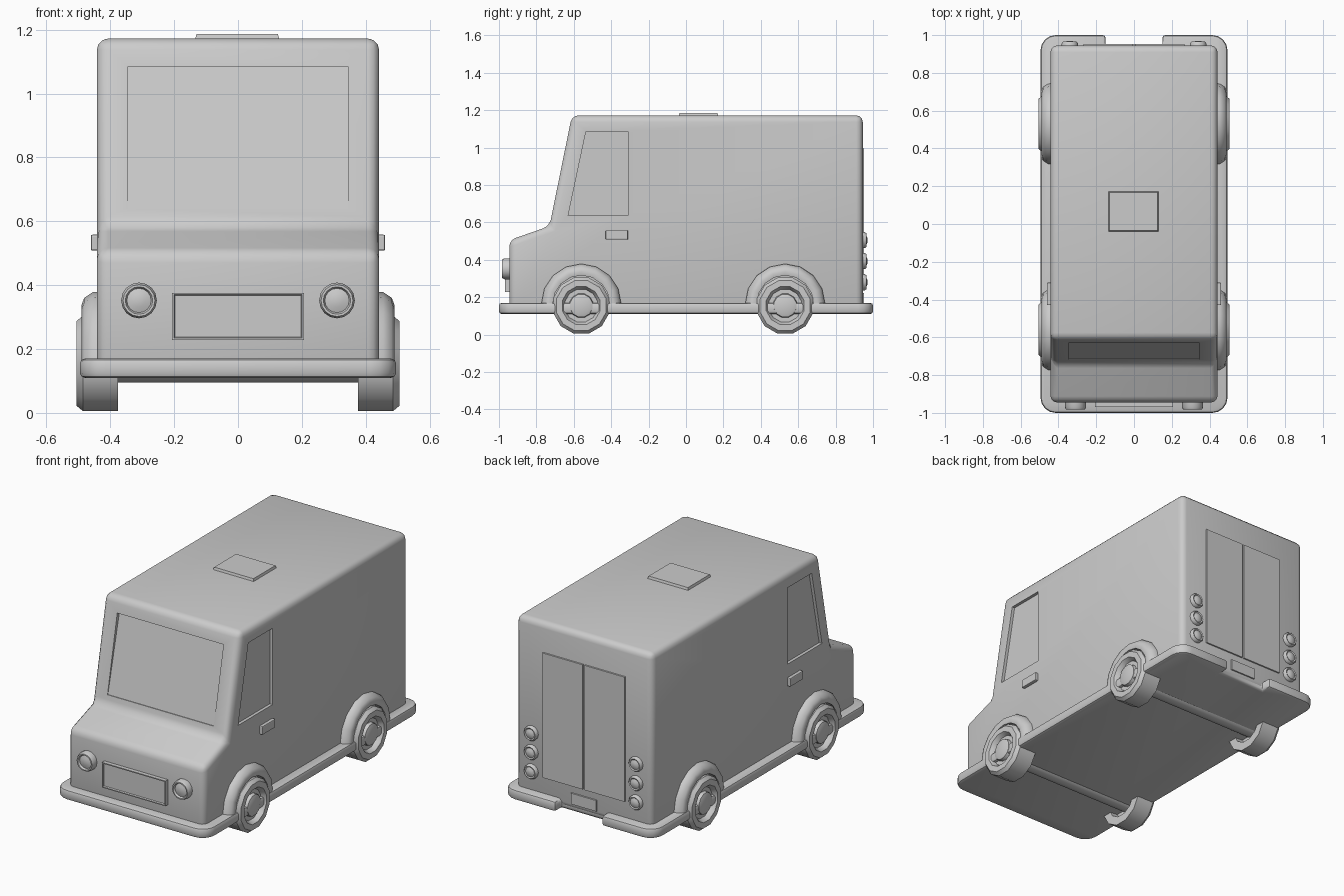
import bpy, bmesh
from math import sin, cos, pi, radians
from mathutils import Vector

if "Cube" in bpy.data.objects:
    bpy.data.objects.remove(bpy.data.objects["Cube"])


def finish(name, bm, bevel=0.0, segs=2, smooth=35):
    bmesh.ops.recalc_face_normals(bm, faces=bm.faces)
    me = bpy.data.meshes.new(name)
    bm.to_mesh(me)
    bm.free()
    ob = bpy.data.objects.new(name, me)
    bpy.context.collection.objects.link(ob)
    bpy.ops.object.select_all(action='DESELECT')
    ob.select_set(True)
    bpy.context.view_layer.objects.active = ob
    if bevel:
        m = ob.modifiers.new("bevel", 'BEVEL')
        m.width, m.segments, m.limit_method = bevel, segs, 'ANGLE'
        m.angle_limit = radians(25)
        bpy.ops.object.modifier_apply(modifier=m.name)
    if smooth:
        bpy.ops.object.shade_smooth_by_angle(angle=radians(smooth))
    return ob


def prism(name, pts, lo, hi, axis='X', **kw):
    """Extrude a 2D outline: (y, z) along X or (x, y) along Z."""
    bm = bmesh.new()
    put = (lambda p: (lo, p[0], p[1])) if axis == 'X' else (lambda p: (p[0], p[1], lo))
    face = bm.faces.new([bm.verts.new(put(p)) for p in pts])
    ext = bmesh.ops.extrude_face_region(bm, geom=[face])["geom"]
    move = Vector((hi - lo, 0, 0)) if axis == 'X' else Vector((0, 0, hi - lo))
    bmesh.ops.translate(bm, vec=move, verts=[v for v in ext if isinstance(v, bmesh.types.BMVert)])
    return finish(name, bm, **kw)


def panel(name, lo, hi, normal=None, rim=0.0, depth=0.0, taper=0.0, bevel=0.0):
    """Box whose outer face can be tapered and carry a sunken centre."""
    bm = bmesh.new()
    bmesh.ops.create_cube(bm, size=1)
    lo, hi = Vector(lo), Vector(hi)
    for v in bm.verts:
        v.co = Vector([(lo[i] + hi[i]) / 2 + v.co[i] * (hi[i] - lo[i]) for i in range(3)])
    if normal:
        n = Vector(normal)
        bm.normal_update()
        f = max(bm.faces, key=lambda f: f.normal.dot(n))
        c = f.calc_center_median()
        for v in f.verts:
            d = v.co - c
            v.co -= Vector([taper if x > 1e-5 else -taper if x < -1e-5 else 0 for x in d])
        if rim:
            bmesh.ops.inset_region(bm, faces=[f], thickness=rim, use_even_offset=True)
            bmesh.ops.inset_region(bm, faces=[f], thickness=0.003, depth=-depth, use_even_offset=True)
    return finish(name, bm, bevel=bevel, smooth=0)


def lathe(name, profile, axis, centre, side=1, n=12, start=0.0, sweep=2 * pi, closed=False, smooth=35):
    """Revolve (distance along axis, radius) pairs about X or Y."""
    bm = bmesh.new()
    full = sweep > 6.28
    rings = []
    for i in range(n if full else n + 1):
        t = start + sweep * i / n
        ring = []
        for a, r in profile:
            u, w = r * cos(t), centre[1] + r * sin(t)
            co = (side * a, centre[0] + u, w) if axis == 'X' else (centre[0] + u, a, w)
            ring.append(bm.verts.new(co))
        rings.append(ring)
    k = len(profile)
    for i in range(n):
        p, q = rings[i], rings[(i + 1) % len(rings)]
        for j in range(k if closed else k - 1):
            m = (j + 1) % k
            bm.faces.new((p[j], p[m], q[m], q[j]))
    if not full:
        bm.faces.new(rings[0])
        bm.faces.new(rings[-1])
    bmesh.ops.remove_doubles(bm, verts=bm.verts, dist=1e-5)
    return finish(name, bm, smooth=smooth)


# Body shell from its side profile
body = prism("van_body", [(-0.945, 0.12), (-0.945, 0.505), (-0.73, 0.58), (-0.61, 1.172),
                          (0.945, 1.172), (0.945, 0.12)], -0.442, 0.442, bevel=0.035, segs=3, smooth=0)

# Recessed windscreen and side windows
window = [(-0.63, 0.637), (-0.31, 0.637), (-0.31, 1.085), (-0.535, 1.085)]
cutters = [prism("windscreen_cutter", [(-1.0, 0.64), (-1.0, 1.085), (-0.607, 1.085), (-0.714, 0.64)],
                 -0.345, 0.345, smooth=0),
           prism("right_window_cutter", window, 0.424, 0.6, smooth=0),
           prism("left_window_cutter", window, -0.6, -0.424, smooth=0)]
bpy.context.view_layer.objects.active = body
for c in cutters:
    c.hide_render = True
    m = body.modifiers.new("cut", 'BOOLEAN')
    m.object, m.operation, m.solver = c, 'DIFFERENCE', 'EXACT'
    bpy.ops.object.modifier_apply(modifier=m.name)
    bpy.data.objects.remove(c)
bpy.ops.object.select_all(action='DESELECT')
body.select_set(True)
bpy.ops.object.shade_smooth_by_angle(angle=radians(35))

# Bumper skirt with rounded corners and a rear notch
outline = [(0.15, 0.94), (0.15, 1.0)]
R = 0.08
for sx, sy, a0 in ((1, 1, 90), (1, -1, 0), (-1, -1, -90), (-1, 1, -180)):
    for i in range(5):
        a = radians(a0 - i * 22.5)
        outline.append((sx * (0.495 - R) + R * cos(a), sy * (1.0 - R) + R * sin(a)))
outline += [(-0.15, 1.0), (-0.15, 0.94)]
prism("bumper_skirt", outline, 0.11, 0.17, axis='Z', bevel=0.015)

# Wheels, arches and axles
tyre = [(0.42, 0), (0.42, 0.10), (0.375, 0.105), (0.375, 0.155), (0.485, 0.155), (0.505, 0.138),
        (0.505, 0.105), (0.49, 0.095), (0.478, 0.09), (0.478, 0.066), (0.497, 0.062), (0.503, 0.045), (0.503, 0)]
arch = [(0.42, 0.215), (0.455, 0.213), (0.482, 0.195), (0.49, 0.172), (0.485, 0.152), (0.42, 0.152)]
for end, y in (("front", -0.56), ("rear", 0.53)):
    for side, s in (("right", 1), ("left", -1)):
        lathe(f"{end}_{side}_wheel", tyre, 'X', (y, 0.155), s, 12, start=pi / 12)
        lathe(f"{end}_{side}_arch", arch, 'X', (y, 0.165), s, 8, start=0, sweep=pi, closed=True, smooth=50)
    lathe(f"{end}_axle", [(-0.43, 0), (-0.43, 0.06), (0.43, 0.06), (0.43, 0)], 'X', (y, 0.155))

# Lamps and door handles on both sides
for side, s in (("right", 1), ("left", -1)):
    lathe(f"{side}_headlight", [(-0.93, 0.056), (-0.97, 0.056), (-0.983, 0.050), (-0.983, 0.043),
                                (-0.972, 0.038), (-0.978, 0.02), (-0.98, 0)], 'Y', (0.31 * s, 0.352), n=16)
    for i, z in enumerate((0.28, 0.393, 0.505)):
        lathe(f"{side}_tail_light_{i + 1}", [(0.93, 0.043), (0.956, 0.043), (0.966, 0.036), (0.962, 0.029),
                                             (0.969, 0.015), (0.970, 0)], 'Y', (0.34 * s, z), n=12)
    xs = sorted((0.42 * s, 0.461 * s))
    panel(f"{side}_door_handle", (xs[0], -0.43, 0.508), (xs[1], -0.31, 0.558), bevel=0.005)
    xs = sorted((0.003 * s, 0.27 * s))
    panel(f"{side}_rear_door", (xs[0], 0.93, 0.26), (xs[1], 0.952, 1.0), (0, 1, 0), taper=0.004)

# Grille, rear plate and roof hatch
panel("front_grille", (-0.206, -0.968, 0.228), (0.206, -0.93, 0.376), (0, -1, 0), rim=0.006, depth=0.008)
panel("rear_plate", (-0.085, 0.93, 0.155), (0.085, 0.952, 0.225), (0, 1, 0), taper=0.003)
panel("roof_hatch", (-0.14, -0.045, 1.15), (0.135, 0.178, 1.186), (0, 0, 1), taper=0.01)
